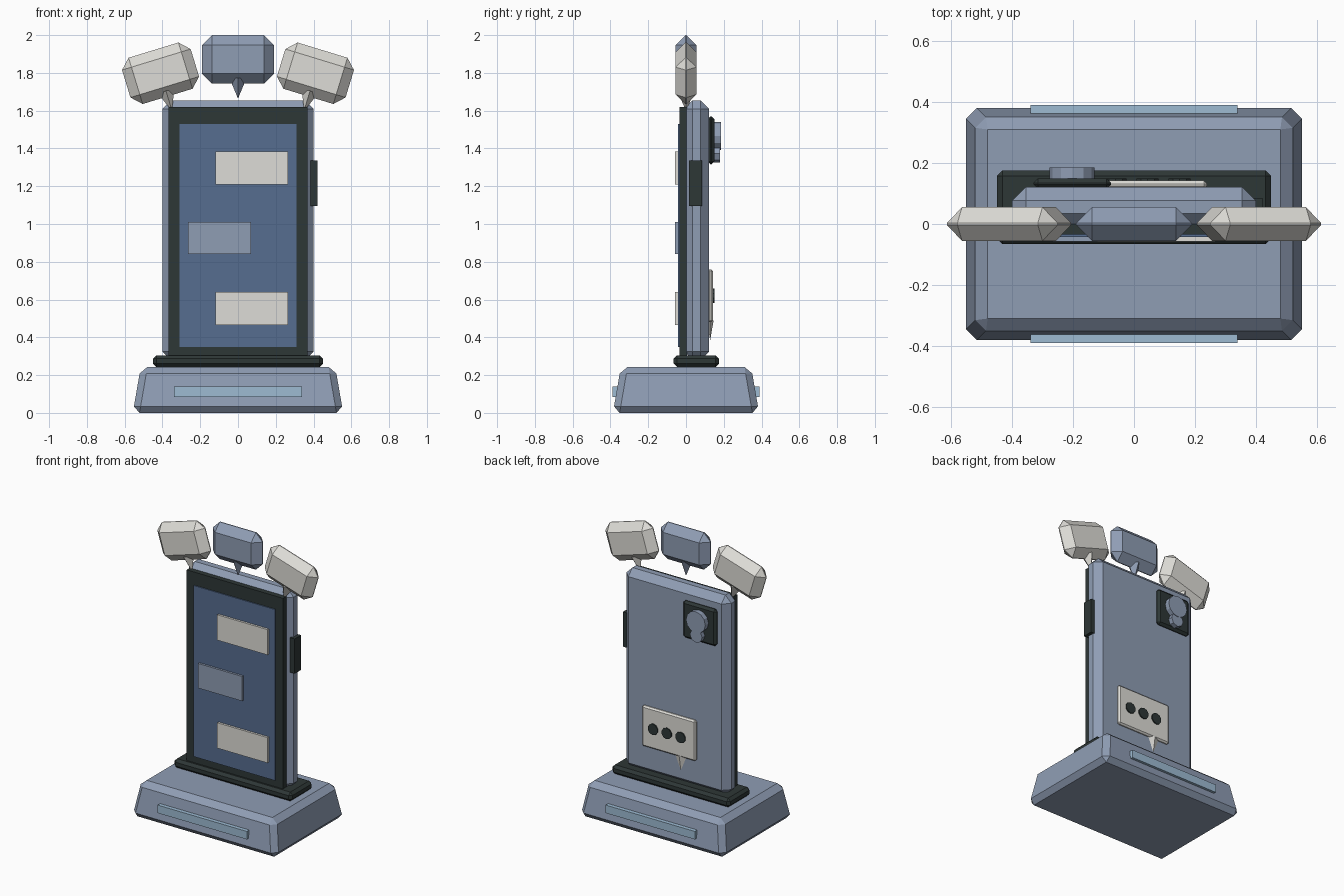
import bpy, bmesh, math
from mathutils import Matrix, Vector

if "Cube" in bpy.data.objects:
    bpy.data.objects.remove(bpy.data.objects["Cube"], do_unlink=True)


def material(name, rgb):
    m = bpy.data.materials.new(name)
    m.use_nodes = True
    m.diffuse_color = (*rgb, 1)
    m.node_tree.nodes["Principled BSDF"].inputs["Base Color"].default_value = (*rgb, 1)
    return m


STEEL = material("steel_blue_grey", (0.275, 0.337, 0.456))
CREAM = material("warm_white", (0.73, 0.72, 0.68))
DARK = material("dark_charcoal", (0.027, 0.038, 0.037))
SCREEN = material("screen_blue", (0.093, 0.153, 0.279))
ACCENT = material("pale_blue", (0.337, 0.497, 0.651))


def finish(name, bm, mat, bevel=0):
    """Turn a bmesh into a flat-shaded object, with an optional one-step chamfer."""
    bmesh.ops.recalc_face_normals(bm, faces=bm.faces)
    mesh = bpy.data.meshes.new(name)
    bm.to_mesh(mesh)
    bm.free()
    mesh.materials.append(mat)
    obj = bpy.data.objects.new(name, mesh)
    bpy.context.collection.objects.link(obj)
    if bevel:
        mod = obj.modifiers.new("chamfer", "BEVEL")
        mod.width = bevel
        mod.segments = 1
    return obj


def box(name, xs, ys, zs, mat, bevel=0, taper=0):
    """Box between limits on each axis; taper pulls the top edges inward."""
    bm = bmesh.new()
    bmesh.ops.create_cube(bm, size=1)
    for v in bm.verts:
        top = v.co.z > 0
        signs = [math.copysign(1, c) for c in v.co]
        v.co = Vector([lim[s > 0] for lim, s in zip((xs, ys, zs), signs)])
        if top:
            v.co.x -= signs[0] * taper
            v.co.y -= signs[1] * taper
    return finish(name, bm, mat, bevel)


def cone(name, r1, r2, depth, sides, matrix, mat):
    bm = bmesh.new()
    bmesh.ops.create_cone(bm, cap_ends=True, segments=sides, radius1=r1,
                          radius2=r2, depth=depth, matrix=matrix)
    return finish(name, bm, mat)


def back_disc(name, x, z, r, y0, y1, sides, mat):
    """Disc facing the back."""
    m = Matrix.Translation((x, (y0 + y1) / 2, z)) @ Matrix.Rotation(math.pi / 2, 4, "X")
    return cone(name, r, r, y1 - y0, sides, m, mat)


# Base with chamfered, sloping sides and a light strip front and back
box("base", (-0.557, 0.557), (-0.387, 0.387), (0, 0.243), STEEL, 0.035, 0.042)
for side, label in ((-1, "front"), (1, "back")):
    box(label + "_base_strip", (-0.34, 0.34),
        sorted((side * 0.36, side * 0.39)), (0.085, 0.14), ACCENT)

# Upright panel on its dark foot
box("foot", (-0.45, 0.45), (-0.065, 0.175), (0.243, 0.305), DARK, 0.018)
box("body", (-0.4, 0.4), (-0.01, 0.122), (0.28, 1.655), STEEL, 0.045)
box("screen_frame", (-0.367, 0.367), (-0.035, 0.005), (0.3, 1.62), DARK)
box("screen", (-0.31, 0.31), (-0.042, -0.034), (0.35, 1.53), SCREEN)

# Message cards on the screen
for name, xs, zs, mat in (
        ("upper_card", (-0.12, 0.265), (1.21, 1.385), CREAM),
        ("middle_card", (-0.265, 0.07), (0.84, 1.01), STEEL),
        ("lower_card", (-0.12, 0.265), (0.465, 0.64), CREAM)):
    box(name, xs, (-0.057, -0.041), zs, mat)

# Side button
box("side_button", (0.385, 0.422), (0.015, 0.085), (1.095, 1.335), DARK)

# Keyhole emblem on the back
box("emblem_plate", (-0.33, -0.075), (0.115, 0.15), (1.315, 1.57), DARK, 0.015)
back_disc("emblem_head", -0.203, 1.467, 0.074, 0.14, 0.185, 12, STEEL)
back_disc("emblem_base", -0.203, 1.372, 0.047, 0.14, 0.181, 8, STEEL)

# Chat plate on the back with three dots and a pointer
box("chat_plate", (-0.17, 0.24), (0.115, 0.142), (0.48, 0.76), CREAM, 0.01)
for i, x in enumerate((-0.06, 0.045, 0.15)):
    back_disc(f"chat_dot_{i + 1}", x, 0.62, 0.038, 0.135, 0.15, 10, DARK)
pointer = Matrix.Translation((-0.05, 0.128, 0.437)) @ Matrix.Diagonal((1, 0.4, 1, 1))
cone("chat_pointer", 0, 0.045, 0.105, 4, pointer, CREAM)

# Three speech bubbles fanned above the panel, each with a pointed tail
for label, x, z, tilt, mat in (
        ("right", -0.41, 1.798, -17, CREAM),
        ("middle", 0, 1.872, 0, STEEL),
        ("left", 0.41, 1.798, 17, CREAM)):
    place = Matrix.Translation((x, 0, z)) @ Matrix.Rotation(math.radians(tilt), 4, "Y")
    bubble = box(label + "_bubble", (-0.19, 0.19), (-0.055, 0.055),
                 (-0.128, 0.128), mat, 0.052)
    bubble.matrix_world = place
    tail = cone(label + "_bubble_tail", 0, 0.046, 0.11, 4,
                Matrix.Translation((0, 0, -0.153)), mat)
    tail.matrix_world = place
